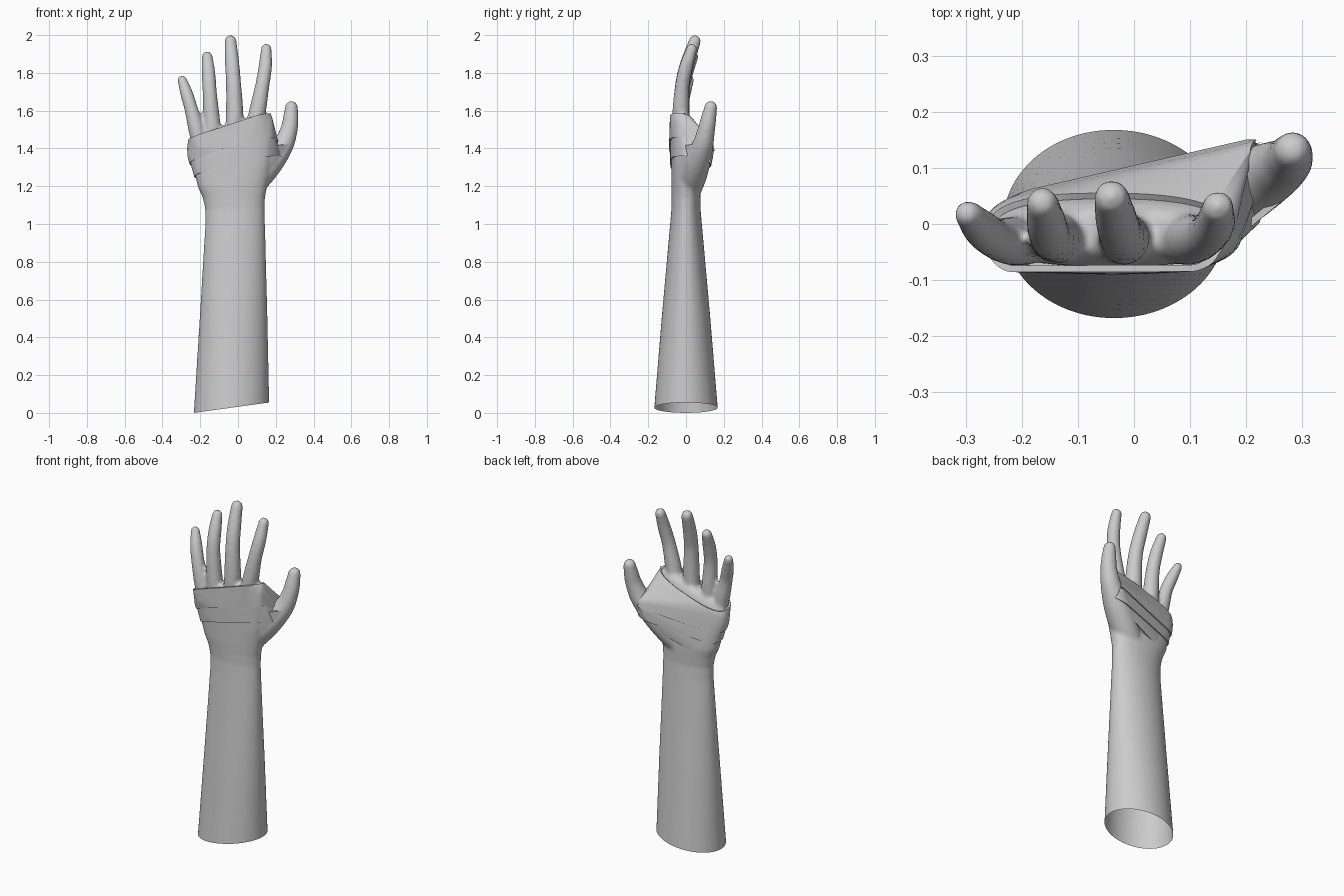
import bpy, bmesh, math
from mathutils import Vector

if "Cube" in bpy.data.objects:
    bpy.data.objects.remove(bpy.data.objects["Cube"])


def new_object(name, bm):
    me = bpy.data.meshes.new(name)
    bm.to_mesh(me)
    bm.free()
    ob = bpy.data.objects.new(name, me)
    bpy.context.collection.objects.link(ob)
    return ob


def activate(ob):
    bpy.ops.object.select_all(action='DESELECT')
    ob.select_set(True)
    bpy.context.view_layer.objects.active = ob


def loft(bm, rings):
    """Skin equal-length rings of points and cap both ends."""
    loops = [[bm.verts.new(p) for p in r] for r in rings]
    n = len(loops[0])
    for a, b in zip(loops, loops[1:]):
        for i in range(n):
            bm.faces.new((a[i], a[(i + 1) % n], b[(i + 1) % n], b[i]))
    bm.faces.new(loops[0][::-1])
    bm.faces.new(loops[-1])


def section(z, tilt, x0, x1, y0, y1, power, n=48):
    """Superellipse cross-section, tilted along x."""
    pts = []
    for i in range(n):
        t = 2 * math.pi * i / n
        c, s = math.cos(t), math.sin(t)
        x = (x0 + x1) / 2 + (x1 - x0) / 2 * math.copysign(abs(c) ** (2 / power), c)
        y = (y0 + y1) / 2 + (y1 - y0) / 2 * math.copysign(abs(s) ** (2 / power), s)
        pts.append((x, y, z + tilt * x))
    return pts


def smooth_path(keys, steps=8):
    """Catmull-Rom through (x, y, z, radius) keys."""
    k = [Vector(p) for p in keys]
    k = [2 * k[0] - k[1]] + k + [2 * k[-1] - k[-2]]
    out = []
    for a, b, c, d in zip(k, k[1:], k[2:], k[3:]):
        for j in range(steps):
            t = j / steps
            out.append(0.5 * (2 * b + (c - a) * t + (2 * a - 5 * b + 4 * c - d) * t * t
                              + (3 * b - a - 3 * c + d) * t ** 3))
    return out + [k[-2]]


def digit(bm, keys, n=24):
    """Tapered round finger with a domed tip; the last key is the tip."""
    path = smooth_path(keys[:-1] + [keys[-1]])
    pts = [(p.xyz, p.w) for p in path]
    end = (pts[-1][0] - pts[-2][0]).normalized()
    tip, r = pts[-1]
    pts = [(p, w) for p, w in pts]
    for a in range(15, 90, 15):
        a = math.radians(a)
        pts.append((tip + end * r * math.sin(a), r * math.cos(a)))
    rings = []
    for i, (p, w) in enumerate(pts):
        d = (pts[min(i + 1, len(pts) - 1)][0] - pts[max(i - 1, 0)][0]).normalized()
        u = Vector((0, 1, 0)).cross(d).normalized()
        v = d.cross(u)
        rings.append([p + w * (u * math.cos(2 * math.pi * k / n) + v * math.sin(2 * math.pi * k / n))
                      for k in range(n)])
    loft(bm, rings)


# Forearm, wrist and palm
bm = bmesh.new()
loft(bm, [section(*s) for s in (
    (-.08, 0, -.239, .168, -.177, .177, 2),
    (.5, 0, -.203, .156, -.129, .129, 2),
    (1.0, 0, -.173, .143, -.084, .084, 2),
    (1.08, 0, -.174, .141, -.077, .077, 2.1),
    (1.14, 0, -.187, .143, -.077, .078, 2.2),
    (1.2, .03, -.212, .155, -.078, .078, 2.3),
    (1.3, .1, -.232, .175, -.077, .068, 2.5),
    (1.42, .25, -.255, .182, -.077, .055, 2.6),
    (1.49, .33, -.258, .176, -.075, .048, 2.6),
    (1.52, .33, -.252, .165, -.066, .038, 2.5),
    (1.545, .33, -.236, .145, -.048, .02, 2.4))])

# Fingers, then thumb
for keys in (
    [(-.195, -.03, 1.40, .044), (-.222, -.03, 1.51, .043), (-.248, -.026, 1.61, .036),
     (-.272, -.008, 1.69, .034), (-.296, .018, 1.763, .025)],
    [(-.13, -.025, 1.45, .046), (-.14, -.025, 1.56, .044), (-.15, -.02, 1.70, .038),
     (-.156, .003, 1.80, .036), (-.163, .037, 1.886, .029)],
    [(-.02, -.025, 1.48, .048), (-.018, -.025, 1.60, .046), (-.024, -.016, 1.75, .040),
     (-.032, .01, 1.86, .038), (-.04, .047, 1.968, .032)],
    [(.08, -.025, 1.48, .047), (.104, -.027, 1.60, .045), (.128, -.02, 1.73, .038),
     (.144, 0, 1.83, .036), (.15, .03, 1.926, .029)],
    [(.04, .01, 1.18, .07), (.10, .03, 1.25, .078), (.175, .06, 1.335, .072),
     (.24, .09, 1.42, .056), (.27, .108, 1.50, .046), (.279, .12, 1.56, .041),
     (.283, .131, 1.618, .034)],
):
    digit(bm, keys)
bmesh.ops.recalc_face_normals(bm, faces=bm.faces)
hand = new_object("arm_and_hand", bm)

# Fuse into one soft skin
activate(hand)
m = hand.modifiers.new("fuse", 'REMESH')
m.mode = 'VOXEL'
m.voxel_size = .009
m = hand.modifiers.new("soften", 'SMOOTH')
m.factor = .5
m.iterations = 8
for name in ("fuse", "soften"):
    bpy.ops.object.modifier_apply(modifier=name)

# Slanted open end of the forearm
bm = bmesh.new()
bm.from_mesh(hand.data)
bmesh.ops.bisect_plane(bm, geom=bm.verts[:] + bm.edges[:] + bm.faces[:],
                       plane_co=(-.235, 0, 0), plane_no=(-.055, 0, .4), clear_inner=True)
bm.to_mesh(hand.data)
bm.free()
activate(hand)
bpy.ops.object.shade_smooth()


def bandage(name, low, high, lift, clip_thumb):
    """Cloth strip pulled taut round the hand between two tilted planes (a, slope x, slope y)."""
    planes = [(Vector((0, -.08, a)), Vector((-b, -c, 1)).normalized()) for a, b, c in (low, high)]
    src = bmesh.new()
    src.from_mesh(hand.data)
    cuts = [(planes[0], True), (planes[1], False)]
    if clip_thumb:
        cuts.append(((Vector((.203, 0, 1.42)), Vector((1, 0, .25)).normalized()), False))
    for (co, no), inner in cuts:
        bmesh.ops.bisect_plane(src, geom=src.verts[:] + src.edges[:] + src.faces[:],
                               plane_co=co, plane_no=no, clear_inner=inner, clear_outer=not inner)
    bm = bmesh.new()
    for v in src.verts:
        bm.verts.new(v.co)
    src.free()
    bmesh.ops.convex_hull(bm, input=bm.verts[:])
    bmesh.ops.delete(bm, geom=[v for v in bm.verts if not v.link_faces], context='VERTS')
    caps = [f for f in bm.faces if any(all(abs((v.co - co).dot(no)) < 2e-4 for v in f.verts)
                                       for co, no in planes)]
    bmesh.ops.delete(bm, geom=caps, context='FACES')
    bmesh.ops.recalc_face_normals(bm, faces=bm.faces)
    bm.normal_update()
    moves = [(v, v.normal.copy()) for v in bm.verts]
    for v, n in moves:
        v.co += n * lift
    ob = new_object(name, bm)
    m = ob.modifiers.new("cloth", 'SOLIDIFY')
    m.thickness = .012
    m.offset = -1
    activate(ob)
    bpy.ops.object.modifier_apply(modifier="cloth")
    bpy.ops.object.shade_smooth_by_angle(angle=math.radians(40))


# Bandage layers
bandage("bandage_middle", (1.33, .25, -.3), (1.46, .3, -.35), .007, True)
bandage("bandage_upper", (1.425, .3, -.45), (1.545, .333, -.35), .013, True)
bandage("bandage_lower", (1.245, .4, -.2), (1.375, .27, -.2), .013, False)
